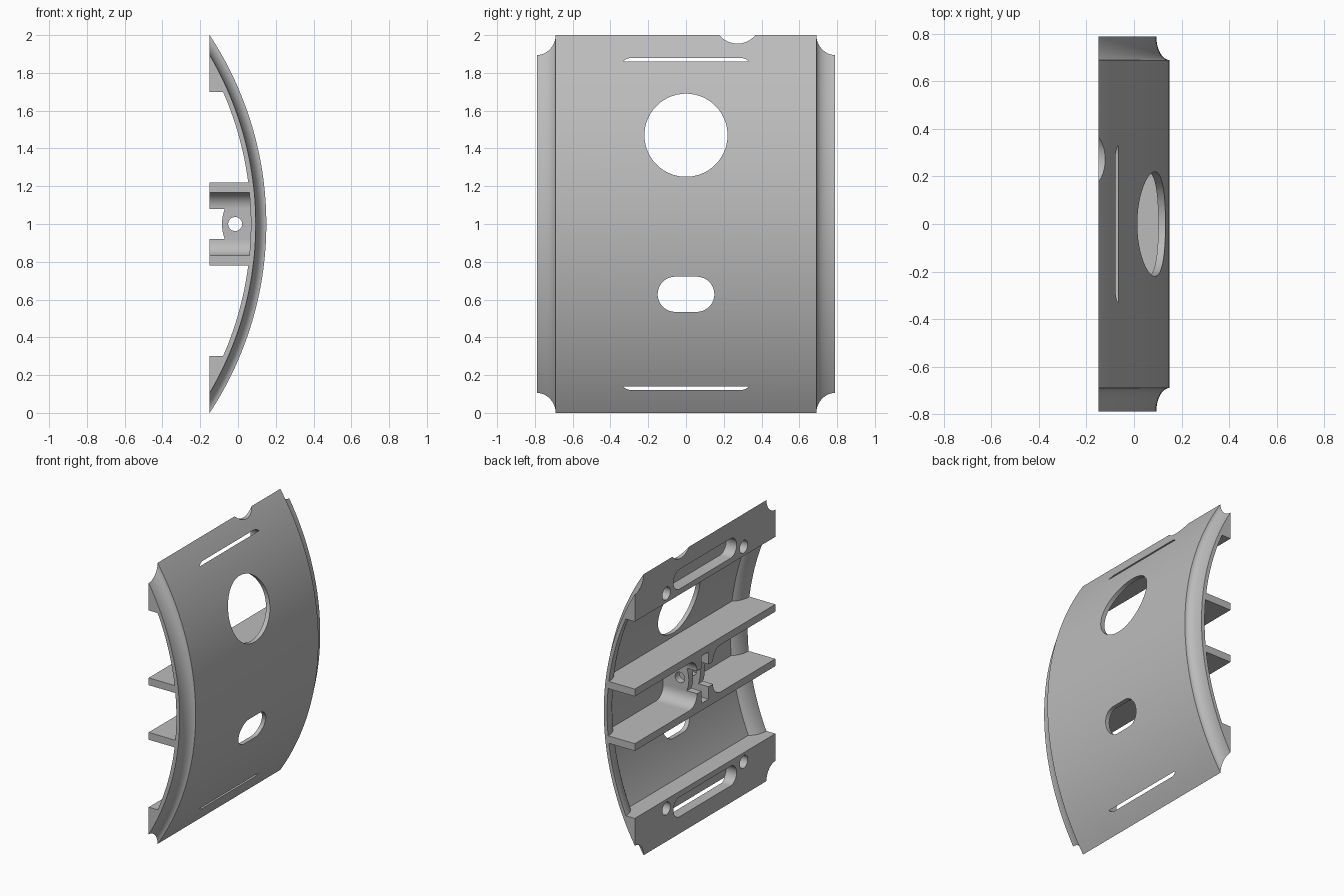
import bpy, bmesh
from math import sin, cos, pi, radians, copysign
from mathutils import Vector

if "Cube" in bpy.data.objects:
    bpy.data.objects.remove(bpy.data.objects["Cube"], do_unlink=True)

R, CX, BACK, END = 1.8167, -1.6667, -0.15, 0.79   # outer radius, arc centre, back plane, half width

grey = bpy.data.materials.new("Plain Grey")
grey.use_nodes = True
grey.diffuse_color = (0.5, 0.5, 0.5, 1)
grey.node_tree.nodes["Principled BSDF"].inputs["Base Color"].default_value = (0.5, 0.5, 0.5, 1)


def make(name, loops):
    """Solid lofted through a row of closed loops, capped at both ends."""
    bm = bmesh.new()
    rows = [[bm.verts.new(p) for p in loop] for loop in loops]
    n = len(rows[0])
    for a, b in zip(rows, rows[1:]):
        for i in range(n):
            j = (i + 1) % n
            bm.faces.new((a[i], a[j], b[j], b[i]))
    bm.faces.new(rows[0])
    bm.faces.new(rows[-1][::-1])
    bmesh.ops.recalc_face_normals(bm, faces=bm.faces)
    mesh = bpy.data.meshes.new(name)
    bm.to_mesh(mesh)
    bm.free()
    mesh.materials.append(grey)
    ob = bpy.data.objects.new(name, mesh)
    bpy.context.collection.objects.link(ob)
    return ob


def prism_x(name, pts, lo, hi):
    return make(name, [[(x, y, z) for y, z in pts] for x in (lo, hi)])


def prism_y(name, pts, lo, hi):
    return make(name, [[(x, y, z) for x, z in pts] for y in (lo, hi)])


def box(name, x, y, z):
    return prism_x(name, [(y[0], z[0]), (y[1], z[0]), (y[1], z[1]), (y[0], z[1])], *x)


def obround(u, v, half, r, n=48):
    angles = [2 * pi * (i + 0.5) / n for i in range(n)]
    return [(u + copysign(half, cos(t)) + r * cos(t), v + r * sin(t)) for t in angles]


def sweep(name, half_profile):
    """Sweep a (y, radius) section, mirrored in y, around the arc centre."""
    outer, inner = half_profile
    loop = [(-y, r) for y, r in reversed(outer)] + outer
    loop += list(reversed(inner)) + [(-y, r) for y, r in inner]
    angles = [radians(-40 + 80 * i / 72) for i in range(73)]
    return make(name, [[(CX + r * cos(a), y, 1 + r * sin(a)) for y, r in loop] for a in angles])


def boolean(ob, cutter, op="DIFFERENCE"):
    mod = ob.modifiers.new("cut", "BOOLEAN")
    mod.object, mod.operation, mod.solver = cutter, op, "EXACT"
    bpy.context.view_layer.objects.active = ob
    bpy.ops.object.modifier_apply(modifier=mod.name)


def cove(width, depth, start):
    steps = [start + (pi / 2 - start) * i / 10 for i in range(11)]
    return [(END - width * cos(t), R - depth * sin(t)) for t in steps]


# Curved shell with coved side edges
shell = sweep("curved_shell", (cove(0.1, 0.056, 0), cove(0.13, 0.082, 0.375)))
limit = box("limit_cutter", (BACK, 1), (-1, 1), (-1, 3))
boolean(shell, limit, "INTERSECT")

# Envelope that trims inner parts to the middle of the shell wall
trim = [(y, r - 0.013) for y, r in cove(0.112, 0.056, 0)]
envelope = sweep("envelope_cutter", (trim, [(END, 1.3)]))
helpers = [limit, envelope]

# Ribs and end blocks, mirrored about mid height
ribs, blocks = [], []
for side, s in (("upper", 1), ("lower", -1)):
    def span(a, b):
        return sorted((1 + s * a, 1 + s * b))
    ribs.append(box(side + "_rib", (BACK, 0.3), (-END, END), span(0.168, 0.22)))
    blocks.append(box(side + "_end_block", (BACK, 0.3), (-END, END), span(0.7, 1.1)))

# Pair of pivot lugs with fillets into the ribs
lugs = []
notch_arc = [(-0.285 + 0.2 + 0.015 * (k / 4) ** 2, 1 + 0.02 * k) for k in range(-4, 5)]
notch = prism_y("notch_cutter", [(-0.3, 0.92)] + notch_arc + [(-0.3, 1.08)], -1, 1)
pivot = prism_y("pivot_cutter", obround(-0.015, 1, 0, 0.037), -1, 1)
helpers += [notch, pivot]
for side, s in (("back", 1), ("front", -1)):
    arc = [(0.175 - 0.085 * sin(t), 0.083 + 0.085 * cos(t))
           for t in (pi / 2 * i / 10 for i in range(11))]
    rise = [(0.175, 0.18)] + arc
    outline = [(0.04, 0.18)] + rise + [(y, -z) for y, z in reversed(rise)] + [(0.04, -0.18)]
    lug = prism_x(side + "_pivot_lug", [(s * y, 1 + z) for y, z in outline], BACK, 0.3)
    boolean(lug, notch)
    boolean(lug, pivot)
    lugs.append(lug)

for ob in ribs + blocks + lugs:
    boolean(ob, envelope, "INTERSECT")

# Round and oblong openings in the shell
for pts in (obround(0, 1.47, 0, 0.22, 72), obround(0, 0.628, 0.057, 0.093)):
    cutter = prism_x("opening_cutter", pts, -1, 1)
    boolean(shell, cutter)
    helpers.append(cutter)

# Flat-bottomed pockets that just break through the shell, and screw holes
for block, s in zip(blocks, (1, -1)):
    pocket = prism_x("pocket_cutter", obround(0, 1 + s * 0.81, 0.285, 0.07), -1, -0.067)
    boolean(block, pocket)
    boolean(shell, pocket)
    helpers.append(pocket)
    for y in (-0.435, 0.435):
        hole = prism_x("screw_cutter", obround(y, 1 + s * 0.765, 0, 0.045), -1, -0.07)
        boolean(block, hole)
        helpers.append(hole)

# Finger notch in the top edge
finger = prism_x("finger_cutter", obround(0.272, 2.078, 0, 0.123), -1, 1)
boolean(shell, finger)
boolean(blocks[0], finger)
helpers.append(finger)

for ob in helpers:
    bpy.data.objects.remove(ob, do_unlink=True)

# Smooth curves, sharp corners
bpy.ops.object.select_all(action="DESELECT")
for ob in [shell] + ribs + blocks + lugs:
    ob.select_set(True)
bpy.context.view_layer.objects.active = shell
bpy.ops.object.shade_smooth_by_angle(angle=radians(30))
